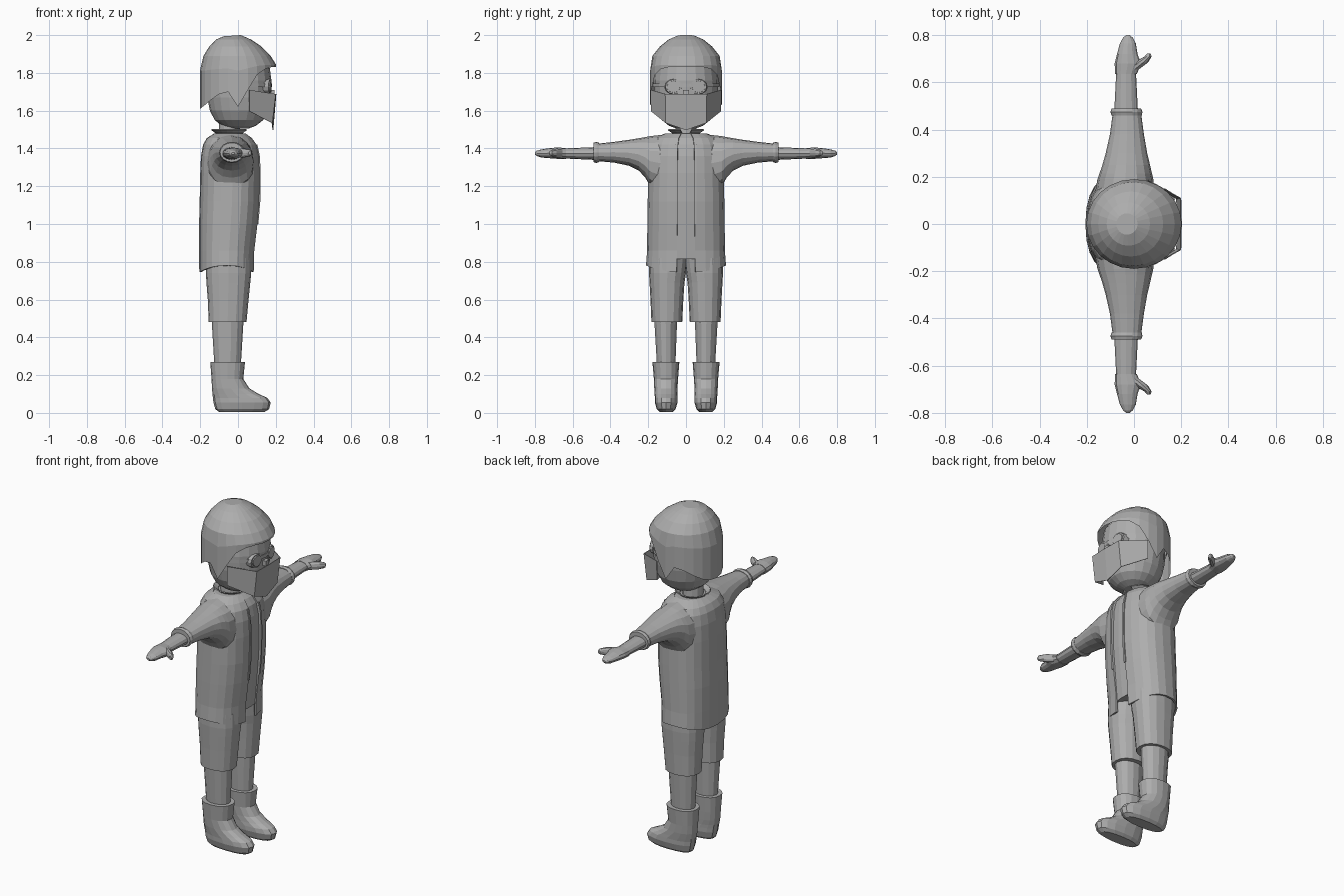
import bpy
import bmesh
from math import cos, sin, pi, radians, copysign

cube = bpy.data.objects.get("Cube")
if cube:
    bpy.data.objects.remove(cube, do_unlink=True)

GREY = (0.42, 0.42, 0.42, 1)
grey = bpy.data.materials.new("plain grey")
grey.use_nodes = True
grey.diffuse_color = GREY
grey.node_tree.nodes["Principled BSDF"].inputs["Base Color"].default_value = GREY


def finish(name, bm, mirror=False, thickness=0):
    """Turn a bmesh into a named grey object, with optional wall and mirror."""
    bmesh.ops.recalc_face_normals(bm, faces=bm.faces)
    mesh = bpy.data.meshes.new(name)
    bm.to_mesh(mesh)
    bm.free()
    mesh.materials.append(grey)
    obj = bpy.data.objects.new(name, mesh)
    bpy.context.collection.objects.link(obj)
    if thickness:
        wall = obj.modifiers.new("wall", 'SOLIDIFY')
        wall.thickness = thickness
    if mirror:
        pair = obj.modifiers.new("pair", 'MIRROR')
        pair.use_axis = (False, True, False)
        pair.use_clip = False
    return obj


def skin(bm, rows, closed=True):
    """Bridge rows of vertices that all have the same length."""
    count = len(rows[0])
    for low, high in zip(rows, rows[1:]):
        for i in range(count if closed else count - 1):
            j = (i + 1) % count
            bm.faces.new((low[i], low[j], high[j], high[i]))


def loft(name, rings, axis='z', sides=16, power=2.0, gap=0, caps=True,
         mirror=False, thickness=0, edge=None):
    """Skin rounded rings, each given as position, then low and high extents
    across the other two axes. A gap (degrees) leaves the +x side open."""
    bm = bmesh.new()
    rows = []
    start = radians(gap)
    steps = sides + 1 if gap else sides
    for k, (pos, lo_u, hi_u, lo_v, hi_v) in enumerate(rings):
        row = []
        for i in range(steps):
            a = start + (2 * pi - 2 * start) * i / sides
            cu = copysign(abs(cos(a)) ** (2 / power), cos(a))
            cv = copysign(abs(sin(a)) ** (2 / power), sin(a))
            u = (lo_u + hi_u) / 2 + (hi_u - lo_u) / 2 * cu
            v = (lo_v + hi_v) / 2 + (hi_v - lo_v) / 2 * cv
            lift = edge(a) if edge and k == 0 else 0
            point = (u, v, pos + lift) if axis == 'z' else (u, pos, v)
            row.append(bm.verts.new(point))
        rows.append(row)
    skin(bm, rows, closed=not gap)
    if caps:
        bm.faces.new(rows[0])
        bm.faces.new(rows[-1])
    return finish(name, bm, mirror, thickness)


def round_rings(table, centre):
    """Rings of a turned shape from (height, radius) pairs."""
    return [(z, centre - r, centre + r, -r, r) for z, r in table]


# Boots: shaft, instep and long rounded toe
loft("boots", [
    (0.005, -.10, .14, .07, .14), (.02, -.12, .165, .055, .155),
    (.055, -.13, .173, .045, .165), (.08, -.133, .155, .045, .165),
    (.10, -.135, .11, .046, .166), (.13, -.138, .06, .045, .168),
    (.18, -.14, .028, .042, .17), (.27, -.147, .037, .035, .178),
], power=2.3, mirror=True)

# Calves
loft("calves", [(.25, -.125, .015, .055, .155), (.50, -.14, .03, .045, .17)],
     sides=14, mirror=True)

# Wide trouser legs that meet at the crotch
loft("trouser_legs", [
    (.48, -.155, .045, .02, .183), (.60, -.16, .056, .014, .188),
    (.69, -.167, .065, .008, .193), (.74, -.17, .07, 0, .196),
    (.82, -.17, .07, -.01, .196),
], power=2.3, mirror=True)

# Open coat, with the hem arched at the sides
coat = [
    (.745, -.205, .085, -.212, .212), (.86, -.206, .088, -.206, .206),
    (1.0, -.206, .105, -.205, .205), (1.12, -.203, .115, -.203, .203),
    (1.27, -.2, .117, -.2, .2), (1.36, -.196, .113, -.195, .195),
    (1.42, -.185, .1, -.185, .185), (1.455, -.165, .075, -.165, .165),
    (1.48, -.125, .04, -.11, .11),
]
loft("coat", coat, sides=22, power=2.4, gap=10, caps=False, thickness=.01,
     edge=lambda a: .035 * sin(a) ** 2)

# Shirt seen through the opening of the coat
inset = .008
shirt = [(z, a + inset, b - inset, c + inset, d - inset)
         for z, a, b, c, d in coat[1:]]
shirt[0] = (.815,) + shirt[0][1:]
loft("shirt", shirt, sides=22, power=2.4)

# Raised front edges of the coat
bm = bmesh.new()
rows = []
for z, back, front, low, high in coat[2:-2]:
    rows.append([bm.verts.new((front + .003, y, z)) for y in (.044, .056)])
skin(bm, rows, closed=False)
finish("coat_edges", bm, mirror=True, thickness=.006)

# Tapered sleeves that flare into the shoulders
loft("sleeves", [
    (.13, -.165, .085, 1.17, 1.472), (.19, -.155, .082, 1.2, 1.465),
    (.215, -.146, .076, 1.245, 1.46), (.25, -.134, .068, 1.283, 1.454),
    (.30, -.12, .056, 1.308, 1.446), (.38, -.102, .042, 1.325, 1.435),
    (.47, -.09, .03, 1.333, 1.425),
], axis='y', power=2.2, mirror=True)

# Sleeve cuffs
loft("cuffs", [
    (.46, -.095, .033, 1.328, 1.43), (.475, -.1, .036, 1.323, 1.435),
    (.49, -.095, .03, 1.328, 1.43),
], axis='y', mirror=True)

# Forearms
loft("forearms", [(.45, -.085, .018, 1.338, 1.408),
                  (.65, -.075, .008, 1.347, 1.4)],
     axis='y', sides=12, mirror=True)

# Mitten hands with a separate thumb
loft("hands", [
    (.635, -.08, .012, 1.343, 1.402), (.68, -.082, .03, 1.345, 1.405),
    (.72, -.072, .015, 1.348, 1.402), (.765, -.06, .008, 1.352, 1.395),
    (.79, -.046, -.005, 1.36, 1.388), (.80, -.034, -.018, 1.368, 1.38),
], axis='y', sides=12, mirror=True)
loft("thumbs", [
    (.655, -.03, .02, 1.352, 1.398), (.685, .0, .06, 1.352, 1.4),
    (.71, .045, .075, 1.358, 1.394), (.722, .055, .07, 1.366, 1.386),
], axis='y', sides=10, mirror=True)

# Neck and flared collar
loft("neck", round_rings([(1.44, .06), (1.54, .055)], -.045), sides=12)
loft("collar", round_rings([(1.465, .066), (1.485, .07), (1.502, .094)], -.045),
     sides=16, gap=18, caps=False, thickness=.006)

# Head
loft("head", round_rings([
    (1.505, .05), (1.52, .09), (1.55, .128), (1.6, .154), (1.67, .168),
    (1.76, .172), (1.85, .16), (1.92, .115), (1.96, .05)], .005), sides=20)

# Helmet: dome that runs down to a pointed, notched rim
RIM = [1.83, 1.83, 1.83, 1.82, 1.79, 1.71, 1.62, 1.7, 1.687, 1.657,
       1.63, 1.614, 1.61]
half = len(RIM) - 1
bm = bmesh.new()
rows = []
for part in (1, .55, .15):
    row = []
    for i in range(2 * half):
        rim = RIM[min(i, 2 * half - i)]
        z = 1.845 + (rim - 1.845) * part
        a = pi * i / half
        row.append(bm.verts.new((.202 * cos(a), .19 * sin(a), z)))
    rows.append(row)
for z, r, x in ((1.89, .178, -.005), (1.94, .138, -.014),
                (1.977, .092, -.024), (1.997, .045, -.03)):
    rows.append([bm.verts.new((x + r * cos(pi * i / half),
                               r * sin(pi * i / half), z + .07 * (r * cos(pi * i / half))
                               * (r < .05))) for i in range(2 * half)])
skin(bm, rows)
bm.faces.new(rows[-1])
finish("helmet", bm)

# Goggles: lens pair, rims, bridge and side straps
for name, size, front in (("goggle_rims", .048, .172), ("goggle_lenses", .038, .177)):
    bm = bmesh.new()
    bmesh.ops.create_cone(bm, cap_ends=True, segments=12, radius1=size,
                          radius2=size * .9, depth=.03)
    for v in bm.verts:
        x, y, z = v.co
        v.co = (front - .015 + z - .25 * max(y, 0), .066 + y, 1.727 + x * .9)
    finish(name, bm, mirror=True)


def block(name, centre, size):
    """A plain box."""
    bm = bmesh.new()
    bmesh.ops.create_cube(bm, size=1)
    for v in bm.verts:
        v.co = [c + s * p for c, s, p in zip(centre, size, v.co)]
    return finish(name, bm)


block("goggle_bridge", (.168, 0, 1.738), (.02, .05, .014))
loft("goggle_strap", round_rings([(1.725, .178), (1.745, .178)], .003),
     sides=20, caps=False)

# Nose above the mask
block("nose", (.178, 0, 1.695), (.03, .03, .03))

# Folded face mask with a pointed chin
bm = bmesh.new()
top = [(.06, .188, 1.71), (.2, .11, 1.688), (.203, 0, 1.688)]
bottom = [(.06, .186, 1.597), (.182, .108, 1.535), (.187, 0, 1.497)]
skin(bm, [[bm.verts.new(p) for p in line] for line in (top, bottom)], closed=False)
finish("face_mask", bm, mirror=True, thickness=.004)
